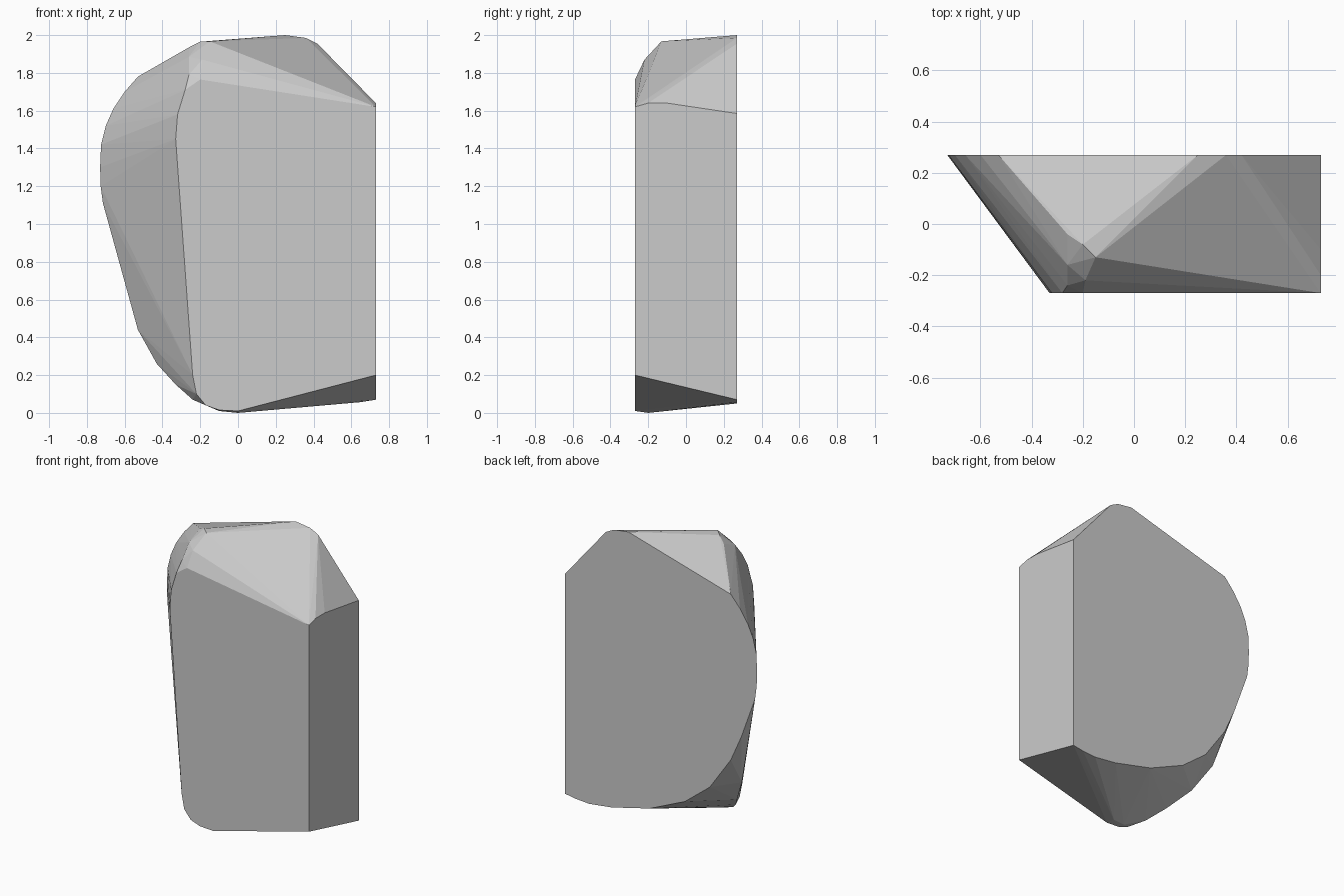
import bpy
import bmesh
from math import radians

FRONT, BACK, RIGHT = -0.27, 0.27, 0.73

# Front face outline (x, z)
front = [(-0.33, 1.45), (-0.32, 1.58), (-0.28, 1.71), (-0.20, 1.765),
         (RIGHT, 1.62), (RIGHT, 0.20), (0.0, 0.01), (-0.10, 0.015),
         (-0.17, 0.04), (-0.22, 0.10), (-0.24, 0.20), (-0.28, 0.80)]

# Back face outline (x, z)
back = [(-0.53, 1.78), (-0.60, 1.70), (-0.66, 1.61), (-0.70, 1.52),
        (-0.725, 1.42), (-0.73, 1.30), (-0.727, 1.20), (-0.715, 1.11),
        (-0.61, 0.82), (-0.53, 0.64), (-0.37, 0.41), (-0.18, 0.26),
        (0.09, 0.14), (0.38, 0.07), (0.55, 0.05), (0.65, 0.057),
        (RIGHT, 0.07), (RIGHT, 1.585), (0.42, 1.955), (0.36, 1.985), (0.25, 2.0)]

# Crest, rounded lower corner and cut right side between the two faces
between = [(-0.15, -0.13, 1.967), (-0.20, -0.08, 1.965), (-0.26, -0.04, 1.935),
           (-0.19, -0.22, 1.87), (-0.26, -0.16, 1.885), (-0.26, -0.24, 1.79),
           (-0.53, 0.15, 0.44), (-0.43, 0.06, 0.26), (-0.33, -0.07, 0.15),
           (-0.24, -0.17, 0.07), (-0.10, -0.22, 0.01), (0.0, -0.20, 0.0),
           (RIGHT, -0.20, 1.64), (RIGHT, -0.10, 1.64)]

points = [(x, FRONT, z) for x, z in front] + [(x, BACK, z) for x, z in back] + between

# Faceted block: wrap the profiles, then merge the flat faces
bm = bmesh.new()
for p in points:
    bm.verts.new(p)
hull = bmesh.ops.convex_hull(bm, input=bm.verts)
loose = [v for v in bm.verts if not v.link_faces]
bmesh.ops.delete(bm, geom=loose, context='VERTS')
bmesh.ops.dissolve_limit(bm, angle_limit=radians(0.5), verts=bm.verts, edges=bm.edges)
bmesh.ops.recalc_face_normals(bm, faces=bm.faces)

mesh = bpy.data.meshes.new("faceted_block")
bm.to_mesh(mesh)
bm.free()
block = bpy.data.objects.new("faceted_block", mesh)
bpy.context.collection.objects.link(block)
